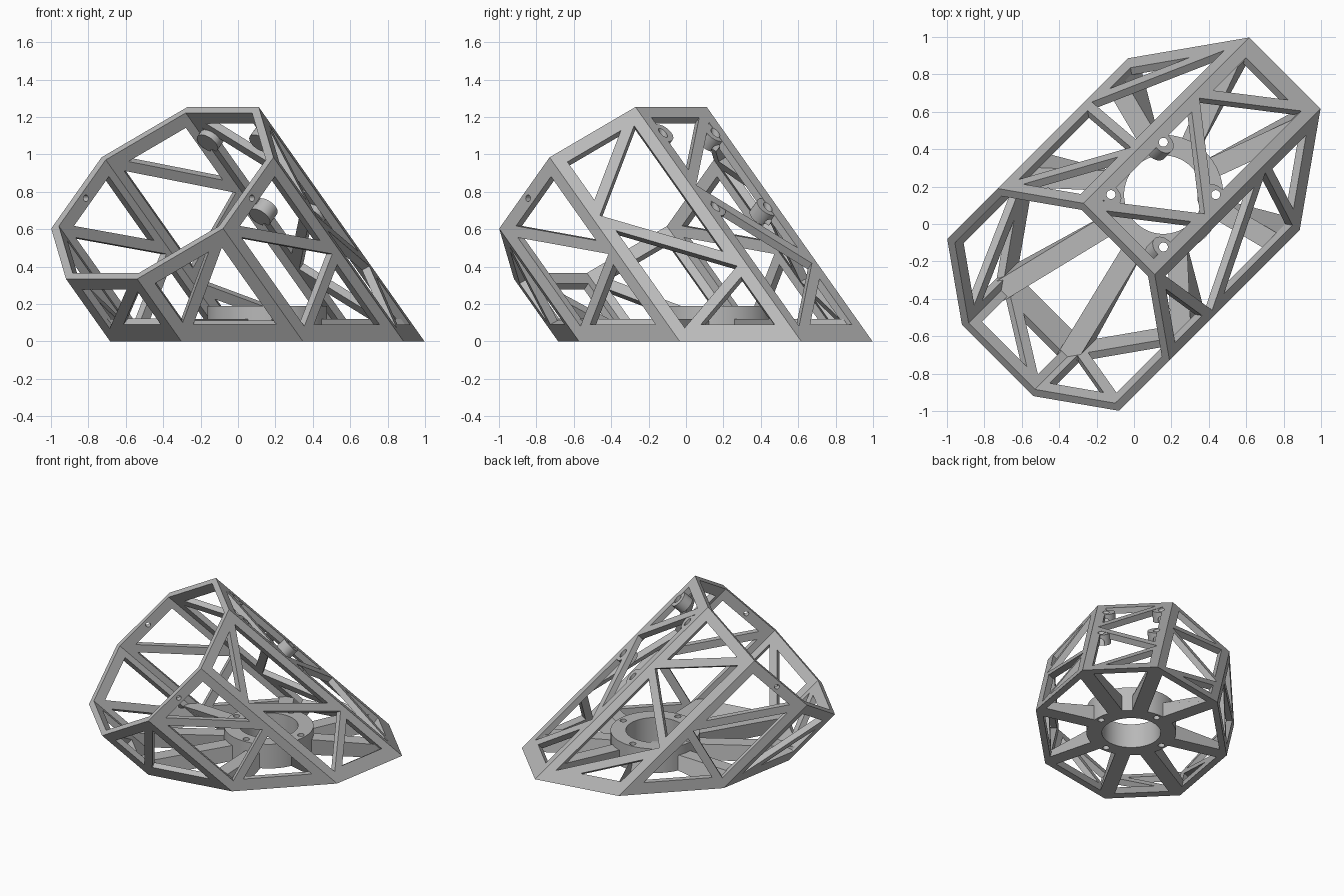
import bpy, bmesh
from math import sin, cos, radians, sqrt
from mathutils import Vector, Matrix

if "Cube" in bpy.data.objects:
    bpy.data.objects.remove(bpy.data.objects["Cube"])

# Tilted frame: T across, U up the open end, V down the tube axis
T = Vector((1, -1, 0)) / sqrt(2)
U = Vector((0.5, 0.5, sqrt(0.5)))
V = Vector((0.5, 0.5, -sqrt(0.5)))
APOTHEM, WALL, U_MID, V_TOP = 0.65, 0.045, 0.157, -0.966
SIDE_BAR, TOP_BAR, BASE_BAR, STRUT = 0.065, 0.08, 0.09, 0.03

grey = bpy.data.materials.new("plain grey")
grey.use_nodes = True
grey.diffuse_color = (0.48, 0.48, 0.48, 1)
grey.node_tree.nodes["Principled BSDF"].inputs["Base Color"].default_value = (0.48, 0.48, 0.48, 1)


def finish(name, bm, smooth=False):
    bmesh.ops.recalc_face_normals(bm, faces=bm.faces)
    mesh = bpy.data.meshes.new(name)
    bm.to_mesh(mesh)
    bm.free()
    obj = bpy.data.objects.new(name, mesh)
    mesh.materials.append(grey)
    bpy.context.collection.objects.link(obj)
    if smooth:
        bpy.ops.object.select_all(action='DESELECT')
        obj.select_set(True)
        bpy.context.view_layer.objects.active = obj
        bpy.ops.object.shade_smooth_by_angle(angle=radians(30))
    return obj


def add_cylinder(bm, centre, axis, radius, depth, segments=24):
    turn = Vector((0, 0, 1)).rotation_difference(axis).to_matrix().to_4x4()
    bmesh.ops.create_cone(bm, cap_ends=True, segments=segments, radius1=radius, radius2=radius,
                          depth=depth, matrix=Matrix.Translation(centre) @ turn)


def drill(obj, cutter):
    mod = obj.modifiers.new("holes", 'BOOLEAN')
    mod.operation, mod.object, mod.solver = 'DIFFERENCE', cutter, 'EXACT'


def corner(j, apothem, base):
    """Corner of the octagonal tube, at the open end or on the ground."""
    angle = radians(45 * j - 22.5)
    r = apothem / cos(radians(22.5))
    u = U_MID + r * cos(angle)
    return T * (r * sin(angle)) + U * u + V * (u if base else V_TOP)


def inset_triangle(points, widths):
    """Move each edge of a 2D triangle inward by its own width."""
    mid = sum(points, Vector((0, 0))) / 3
    lines = []
    for k in range(3):
        p, q = points[k], points[(k + 1) % 3]
        n = Vector((p.y - q.y, q.x - p.x)).normalized()
        if n.dot(mid - p) < 0:
            n = -n
        lines.append((n, n.dot(p) + widths[k]))
    result = []
    for k in range(3):
        (n, c), (m, d) = lines[k - 1], lines[k]
        det = n.x * m.y - n.y * m.x
        result.append(Vector(((c * m.y - d * n.y) / det, (n.x * d - m.x * c) / det)))
    return result


def windows(width, left_len, right_len, struts, start_right):
    """Triangular openings left between zigzag struts."""
    fractions = [0] + [k / struts for k in range(struts + 1)] + [1]
    strip = []
    for k, f in enumerate(fractions):
        right = (k % 2 == 0) != start_right
        strip.append(Vector((width, right_len * f)) if right else Vector((0, left_len * f)))
    slant = width / Vector((width, right_len - left_len)).length
    for k in range(len(strip) - 2):
        first = TOP_BAR if k == 0 else STRUT
        second = BASE_BAR * sqrt(2) * slant if k == len(strip) - 3 else STRUT
        yield inset_triangle(strip[k:k + 3], (first, second, SIDE_BAR))


def panel(name, i, struts, start_right=False):
    def ring(apothem):
        return [corner(i, apothem, False), corner(i + 1, apothem, False),
                corner(i + 1, apothem, True), corner(i, apothem, True)]
    outer, inner = ring(APOTHEM), ring(APOTHEM - WALL)
    across = (outer[1] - outer[0]).normalized()
    normal = across.cross(V)
    if normal.dot(inner[0] - outer[0]) < 0:
        normal = -normal
    loops = [(outer, inner)]
    for tri in windows((outer[1] - outer[0]).length, (outer[3] - outer[0]).length,
                       (outer[2] - outer[1]).length, struts, start_right):
        pts = [outer[0] + across * p.x + V * p.y for p in tri]
        loops.append((pts, [p + normal * WALL for p in pts]))
    bm = bmesh.new()
    skins = ([], [])
    for pair in loops:
        a, b = [[bm.verts.new(p) for p in pts] for pts in pair]
        for k in range(len(a)):
            n = (k + 1) % len(a)
            skins[0].append(bm.edges.new((a[k], a[n])))
            skins[1].append(bm.edges.new((b[k], b[n])))
            bm.faces.new((a[k], a[n], b[n], b[k]))
    for edges in skins:
        bmesh.ops.triangle_fill(bm, use_beauty=True, edges=edges, normal=normal)
    return finish(name, bm)


# Eight lattice walls
top = panel("top_panel", 0, 3)
panel("left_upper_panel", 1, 3)
left = panel("left_side_panel", 2, 2, True)
panel("left_lower_panel", 3, 1)
panel("bottom_panel", 4, 1)
panel("right_lower_panel", 5, 1)
right = panel("right_side_panel", 6, 2)
panel("right_upper_panel", 7, 3)

# Hub ring on the ground
hub_centre = Vector((U_MID, U_MID, 0))
bm = bmesh.new()
profile = [bm.verts.new(hub_centre + Vector((r, 0, z)))
           for r, z in ((0.21, 0), (0.32, 0), (0.32, 0.19), (0.21, 0.19))]
face = bm.faces.new(profile)
bmesh.ops.spin(bm, geom=list(face.edges) + profile, cent=hub_centre, axis=(0, 0, 1),
               angle=radians(360), steps=64, use_merge=True)
bmesh.ops.delete(bm, geom=[f for f in bm.faces if f == face], context='FACES_ONLY')
bmesh.ops.remove_doubles(bm, verts=bm.verts, dist=0.0001)
hub = finish("hub_ring", bm, smooth=True)

# Spokes from the hub to each corner, their ends leaning with the wall
bm = bmesh.new()
for j in range(8):
    end = corner(j, APOTHEM - 0.035, True)
    out = (end - hub_centre).normalized()
    side = out.cross(Vector((0, 0, 1))) * 0.055
    start = hub_centre + out * 0.29
    lean = V * (-0.12 * sqrt(2))
    rise = Vector((0, 0, 0.12))
    low = [bm.verts.new(p) for p in (start - side, end - side, end + side, start + side)]
    high = [bm.verts.new(p) for p in (start - side + rise, end - side + lean,
                                      end + side + lean, start + side + rise)]
    bm.faces.new(low)
    bm.faces.new(high)
    for k in range(4):
        n = (k + 1) % 4
        bm.faces.new((low[k], low[n], high[n], high[k]))
finish("spokes", bm)

# Mounting lugs under the top panel, in line with the hub holes
bolts = [hub_centre + Vector(d) * 0.28 for d in ((1, 0, 0), (-1, 0, 0), (0, 1, 0), (0, -1, 0))]
bm = bmesh.new()
for b in bolts:
    height = (U_MID + APOTHEM) * sqrt(2) - (b.x + b.y) / sqrt(2)
    add_cylinder(bm, Vector((b.x, b.y, height)) - U * 0.042, U, 0.065, 0.08, 32)
lugs = finish("mounting_lugs", bm, smooth=True)

# Hole cutters
bm = bmesh.new()
for b in bolts:
    add_cylinder(bm, b + Vector((0, 0, 0.7)), Vector((0, 0, 1)), 0.024, 2)
bolt_cutter = finish("bolt_hole_cutter", bm)
bm = bmesh.new()
add_cylinder(bm, U * U_MID + V * (V_TOP + 0.04), T, 0.018, 2)
rim_cutter = finish("rim_hole_cutter", bm)
for cutter in (bolt_cutter, rim_cutter):
    cutter.hide_render = True
    cutter.hide_viewport = True
for obj in (top, hub, lugs):
    drill(obj, bolt_cutter)
for obj in (left, right):
    drill(obj, rim_cutter)
